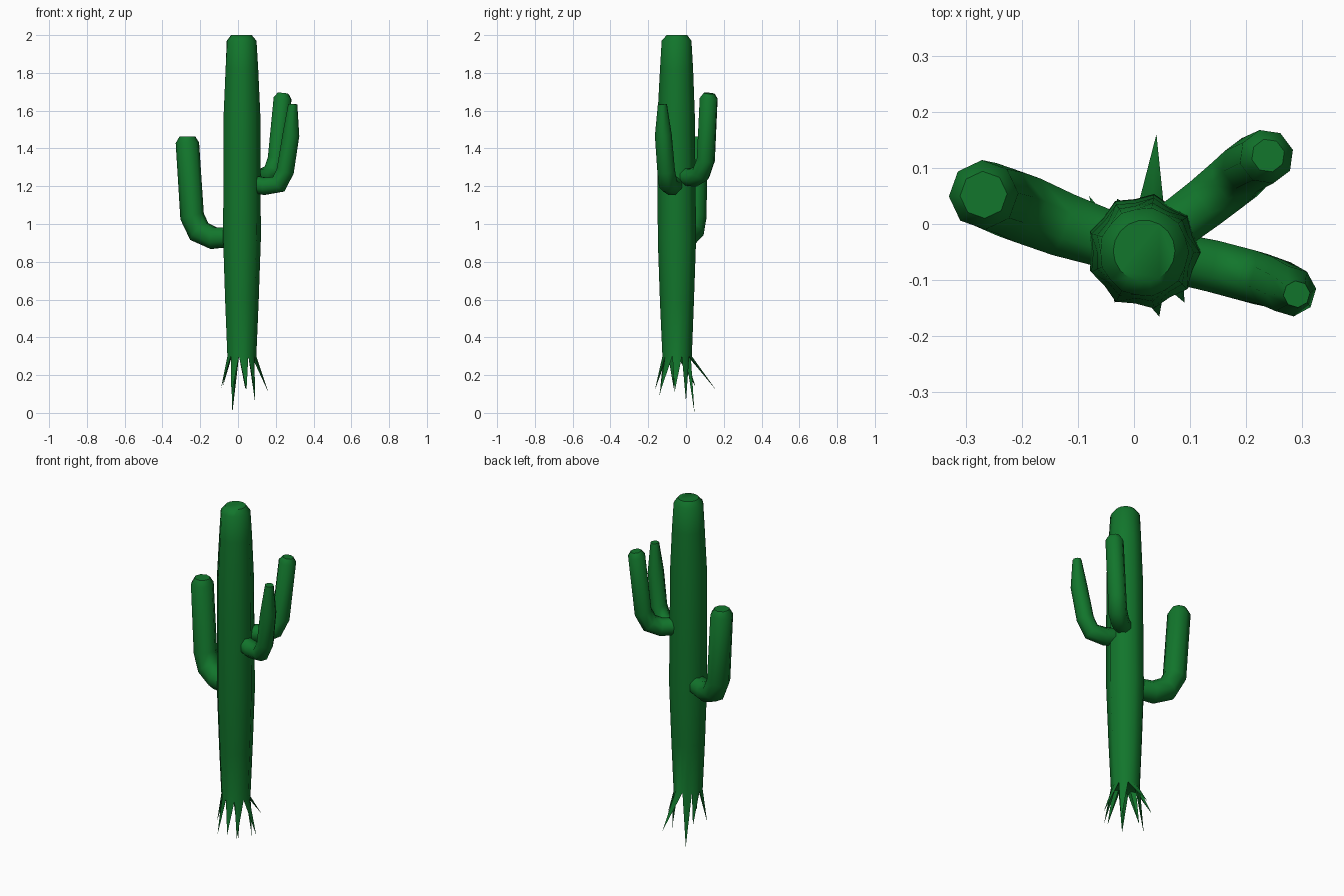
import bpy, bmesh, math
from mathutils import Vector

if "Cube" in bpy.data.objects:
    bpy.data.objects.remove(bpy.data.objects["Cube"])

green = bpy.data.materials.new("cactus_green")
green.diffuse_color = (0.006, 0.18, 0.025, 1)
green.use_nodes = True
green.node_tree.nodes["Principled BSDF"].inputs["Base Color"].default_value = green.diffuse_color


def finish(name, bm):
    bmesh.ops.recalc_face_normals(bm, faces=bm.faces)
    me = bpy.data.meshes.new(name)
    bm.to_mesh(me)
    bm.free()
    me.materials.append(green)
    ob = bpy.data.objects.new(name, me)
    bpy.context.collection.objects.link(ob)
    bpy.ops.object.select_all(action='DESELECT')
    bpy.context.view_layer.objects.active = ob
    ob.select_set(True)
    bpy.ops.object.shade_smooth_by_angle(angle=math.radians(50))
    return ob


def bridge(bm, a, b):
    n = len(a)
    for i in range(n):
        j = (i + 1) % n
        bm.faces.new((a[i], a[j], b[j], b[i]))


# Ribbed trunk: height, radius, valley depth factor, centre y
RIBS = 9
CX = 0.018
profile = [(0.30, 0.079, 0.93, -0.047), (0.58, 0.091, 0.92, -0.048),
           (0.92, 0.103, 0.91, -0.048), (1.58, 0.100, 0.91, -0.052),
           (1.82, 0.089, 0.94, -0.050), (1.97, 0.080, 0.97, -0.050),
           (2.00, 0.055, 1.00, -0.048)]
bm = bmesh.new()
rings = []
for z, r, valley, cy in profile:
    ring = []
    for i in range(RIBS * 2):
        a = math.pi * i / RIBS
        rr = r * (valley if i % 2 else 1)
        ring.append(bm.verts.new((CX + rr * math.cos(a), cy + rr * math.sin(a), z)))
    rings.append(ring)
for a, b in zip(rings, rings[1:]):
    bridge(bm, a, b)
bm.faces.new(rings[-1])

# Root spikes, one under each rib
tips = [(0.16, -0.06, 0.11), (0.09, 0.0, 0.06), (0.04, 0.16, 0.12),
        (-0.03, 0.045, 0.0), (-0.08, 0.05, 0.14), (-0.09, -0.065, 0.13),
        (-0.035, -0.14, 0.09), (0.045, -0.165, 0.12), (0.09, -0.14, 0.10)]
base = rings[0]
hub = bm.verts.new((CX, -0.047, 0.32))
for i, t in enumerate(tips):
    left, mid, right = base[2 * i - 1], base[2 * i], base[(2 * i + 1) % len(base)]
    tip = bm.verts.new(t)
    inner = bm.verts.new(mid.co.lerp(hub.co, 0.35))
    for f in ((left, mid, tip), (mid, right, tip), (right, inner, tip),
              (inner, left, tip), (left, inner, hub), (inner, right, hub)):
        bm.faces.new(f)
finish("trunk_with_roots", bm)


# Bent eight-sided arms swept along a path of (x, y, z, radius)
def arm(name, path, sides=8):
    bm = bmesh.new()
    pts = [Vector(p[:3]) for p in path]
    side = (pts[-1] - pts[0]).cross(Vector((0, 0, 1))).normalized()
    rings = []
    for i, p in enumerate(pts):
        d0 = (pts[i] - pts[max(i - 1, 0)]).normalized()
        d1 = (pts[min(i + 1, len(pts) - 1)] - pts[i]).normalized()
        t = (d0 + d1).normalized()
        u = (side - t * side.dot(t)).normalized()
        v = t.cross(u)
        ring = []
        for k in range(sides):
            a = 2 * math.pi * (k + 0.5) / sides
            ring.append(bm.verts.new(p + (u * math.cos(a) + v * math.sin(a)) * path[i][3]))
        rings.append(ring)
    for a, b in zip(rings, rings[1:]):
        bridge(bm, a, b)
    bm.faces.new(rings[0])
    bm.faces.new(rings[-1])
    finish(name, bm)


arm("left_arm", [(-0.04, -0.03, 0.93, 0.055), (-0.13, 0.0, 0.925, 0.062),
                 (-0.205, 0.03, 0.96, 0.066), (-0.243, 0.045, 1.04, 0.064),
                 (-0.268, 0.052, 1.43, 0.062), (-0.268, 0.052, 1.463, 0.042)])
arm("back_right_arm", [(0.07, -0.005, 1.25, 0.048), (0.13, 0.04, 1.245, 0.05),
                       (0.18, 0.08, 1.27, 0.052), (0.205, 0.105, 1.34, 0.05),
                       (0.236, 0.12, 1.665, 0.049), (0.239, 0.122, 1.692, 0.03)])
arm("front_right_arm", [(0.07, -0.06, 1.215, 0.048), (0.14, -0.075, 1.2, 0.05),
                        (0.215, -0.095, 1.21, 0.05), (0.25, -0.105, 1.28, 0.047),
                        (0.28, -0.12, 1.47, 0.045), (0.29, -0.125, 1.635, 0.024)])
